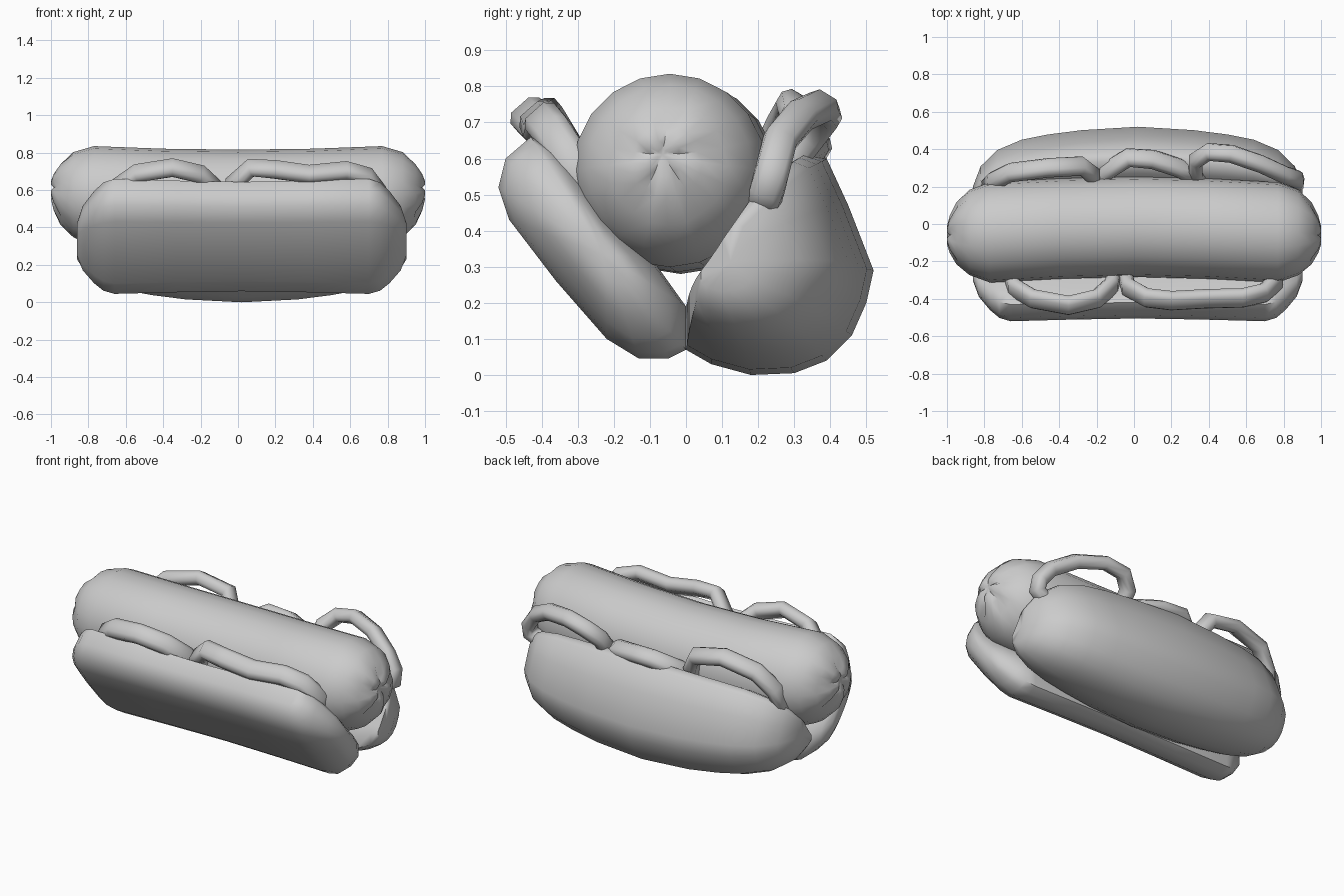
import bpy, bmesh, math
from mathutils import Vector

cube = bpy.data.objects.get("Cube")
if cube:
    bpy.data.objects.remove(cube)

# One plain grey for everything
grey = bpy.data.materials.new("plain_grey")
grey.use_nodes = True
colour = (0.6, 0.6, 0.6, 1)
grey.diffuse_color = colour
grey.node_tree.nodes["Principled BSDF"].inputs["Base Color"].default_value = colour


def finish(name, bm):
    bmesh.ops.recalc_face_normals(bm, faces=bm.faces)
    mesh = bpy.data.meshes.new(name)
    bm.to_mesh(mesh)
    bm.free()
    mesh.materials.append(grey)
    obj = bpy.data.objects.new(name, mesh)
    bpy.context.collection.objects.link(obj)
    bpy.ops.object.select_all(action='DESELECT')
    bpy.context.view_layer.objects.active = obj
    obj.select_set(True)
    bpy.ops.object.shade_smooth_by_angle(angle=math.radians(60))


def loft(name, rings, closed=False):
    """Skin equal-length rings of points, then cap the ends or join them."""
    bm = bmesh.new()
    loops = [[bm.verts.new(p) for p in ring] for ring in rings]
    n = len(loops[0])
    pairs = list(zip(loops, loops[1:]))
    if closed:
        pairs.append((loops[-1], loops[0]))
    else:
        for end in (loops[0], loops[-1]):
            bmesh.ops.poke(bm, faces=[bm.faces.new(end)])
    for a, b in pairs:
        for i in range(n):
            j = (i + 1) % n
            bm.faces.new((a[i], a[j], b[j], b[i]))
    finish(name, bm)


def mirrored(half):
    """Stations from the middle outwards, repeated on the -x side."""
    return [(-s[0], *s[1:]) for s in reversed(half[1:])] + half


def bun(name, profile, anchor, half):
    """Scale the profile about its anchor and lift it along x, slightly left of centre."""
    ay, az = anchor
    loft(name, [[(x + .02, ay + (y - ay) * s, az + lift + (z - az) * s) for y, z in profile]
                for x, s, lift in mirrored(half)])


# Front bun half: a leaning rounded slab
bun("front_bun",
    [(-.52, .52), (-.50, .60), (-.43, .66), (-.36, .62), (-.24, .48), (-.1, .33),
     (0, .19), (0, .07), (-.05, .045), (-.13, .045), (-.22, .1), (-.36, .26), (-.49, .43)],
    (-.22, .33),
    [(0, .95, 0), (.35, .97, 0), (.68, 1, 0), (.74, .94, 0), (.79, .8, 0),
     (.85, .56, 0), (.882, .27, 0)])

# Back bun half: a fuller, bulging piece whose ends curve upwards
bun("back_bun",
    [(0, .07), (0, .19), (.06, .27), (.15, .4), (.2, .48), (.27, .58), (.34, .62),
     (.39, .6), (.45, .47), (.52, .29), (.5, .2), (.46, .11), (.39, .04), (.3, .005),
     (.18, 0), (.07, .03)],
    (.06, .26),
    [(0, 1, 0), (.3, .96, .005), (.48, .91, .015), (.62, .85, .025), (.75, .73, .035),
     (.84, .54, .045), (.882, .3, .05)])

# Sausage: slightly curved, with five creases gathered at each tip
SIDES = 20
rings = []
for x, r, cy, cz, crease in mirrored([
        (0, .268, -.015, .548, 0), (.4, .268, -.025, .553, 0), (.77, .268, -.045, .567, 0),
        (.88, .228, -.045, .575, 0), (.95, .165, -.05, .58, .012),
        (.985, .1, -.055, .59, .025), (1, .05, -.06, .6, .02), (.985, .015, -.065, .61, 0)]):
    ring = []
    for i in range(SIDES):
        a = math.tau * i / SIDES + math.radians(18)
        dip = crease if i % 4 == 0 else 0
        inset = math.copysign(dip * .7, x)
        ring.append((x - inset, cy + (r - dip * .4) * math.cos(a), cz + (r - dip * .4) * math.sin(a)))
    rings.append(ring)
loft("sausage", rings)

# Onion rings: thick closed bands tucked between sausage and bun
BAND = [(-1, -.45), (-.6, -1), (.6, -1), (1, -.45), (1, .45), (.6, 1), (-.6, 1), (-1, .45)]


def onion_ring(name, points, axis, width):
    """Sweep the band round the closed loop of points; axis runs through the ring."""
    pts = [Vector(p) for p in points]
    rings = []
    for i, p in enumerate(pts):
        t = (pts[(i + 1) % len(pts)] - pts[i - 1]).normalized()
        side = (axis - t * axis.dot(t)).normalized()
        up = side.cross(t)
        rings.append([p + side * u * width + up * v * .038 for u, v in BAND])
    loft(name, rings, closed=True)


front_axis = Vector((0, .75, .66))
back_axis = Vector((0, -.86, .5))
onion_ring("front_ring_right",
           [(-.6, -.25, .48), (-.66, -.28, .53), (-.64, -.34, .62), (-.54, -.40, .69),
            (-.35, -.435, .72), (-.2, -.40, .685), (-.12, -.33, .61), (-.1, -.27, .52),
            (-.16, -.25, .48)], front_axis, .054)
onion_ring("front_ring_left",
           [(0, -.25, .48), (-.05, -.27, .53), (-.03, -.34, .63), (.07, -.395, .72),
            (.2, -.41, .71), (.38, -.40, .685), (.58, -.395, .705), (.69, -.37, .675),
            (.76, -.31, .58), (.76, -.27, .5), (.7, -.25, .47)], front_axis, .054)
onion_ring("back_ring_right",
           [(-.72, .19, .46), (-.78, .2, .5), (-.75, .23, .6), (-.66, .275, .7),
            (-.46, .3, .745), (-.28, .31, .71), (-.22, .26, .61), (-.22, .21, .51),
            (-.28, .19, .47)], back_axis, .05)
onion_ring("back_ring_middle",
           [(-.12, .2, .48), (-.18, .22, .52), (-.15, .28, .58), (-.03, .355, .64),
            (.1, .345, .635), (.24, .3, .61), (.33, .25, .54), (.28, .2, .48)], back_axis, .05)
onion_ring("back_ring_left",
           [(.82, .215, .48), (.875, .225, .51), (.87, .24, .57), (.81, .26, .65),
            (.68, .32, .72), (.52, .375, .745), (.4, .385, .72), (.33, .34, .66),
            (.33, .27, .57), (.37, .22, .5), (.44, .2, .475)], back_axis, .046)
